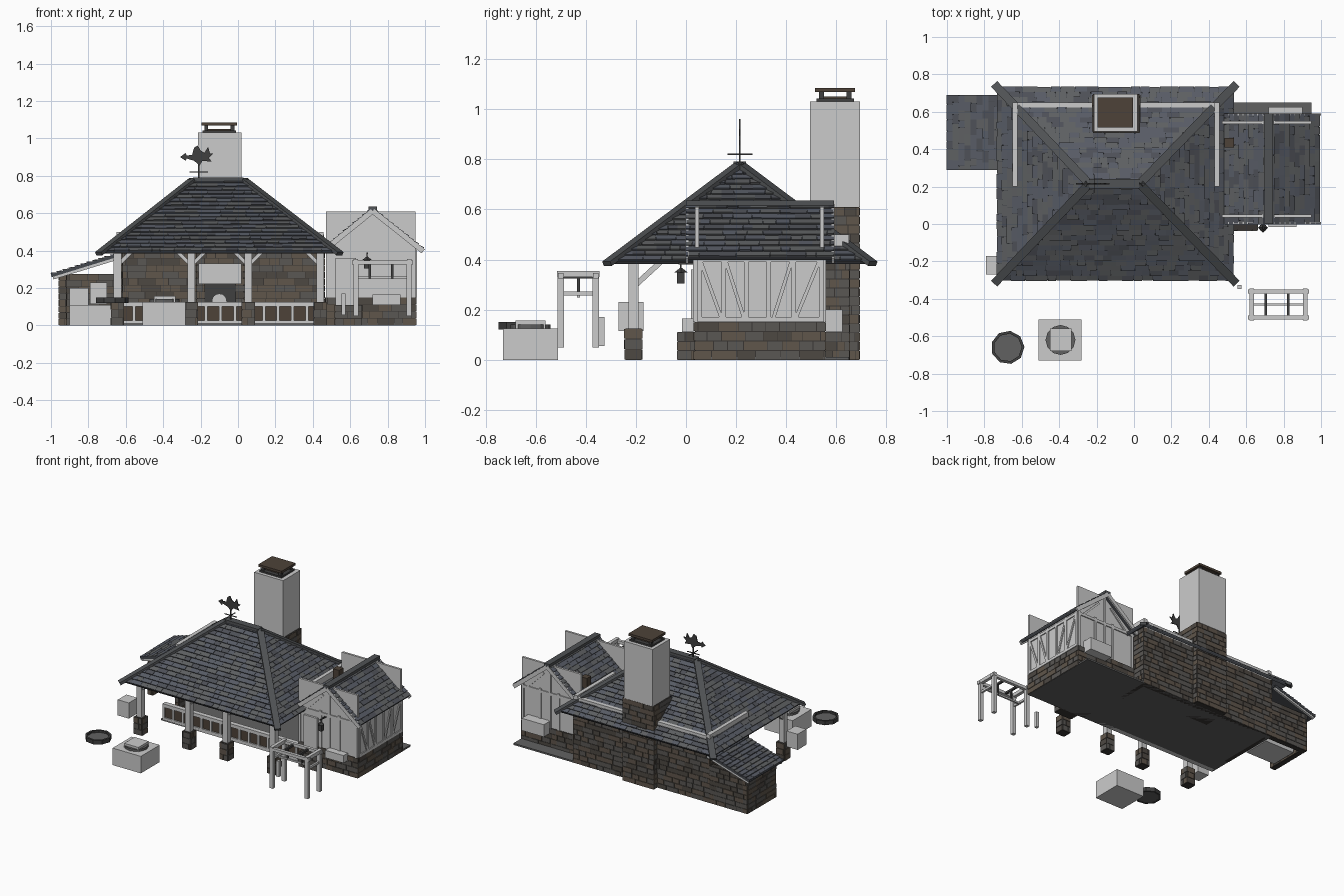
import bpy, bmesh, math, random
from mathutils import Vector as V, Matrix

random.seed(4)
if "Cube" in bpy.data.objects:
    bpy.data.objects.remove(bpy.data.objects["Cube"])


def material(name, r, g, b):
    m = bpy.data.materials.new(name)
    m.use_nodes = True
    m.diffuse_color = (r, g, b, 1)
    m.node_tree.nodes["Principled BSDF"].inputs["Base Color"].default_value = (r, g, b, 1)
    return m


slate = [material("slate_bed", .06, .065, .075), material("slate_blue", .095, .105, .13),
         material("slate_grey", .11, .115, .12), material("slate_dark", .075, .08, .095)]
stone = [material("mortar", .04, .036, .032), material("stone_brown", .115, .092, .07),
         material("stone_grey", .1, .095, .088), material("stone_dark", .075, .065, .055)]
dark = material("dark_iron", .05, .05, .05)
brown = material("brown_brick", .075, .055, .04)
ridge_mat = material("ridge_slate", .08, .085, .09)
floor_mat = material("floor_grey", .12, .12, .12)


def finish(name, bm, mats=()):
    bmesh.ops.recalc_face_normals(bm, faces=bm.faces)
    me = bpy.data.meshes.new(name)
    bm.to_mesh(me)
    bm.free()
    for m in mats:
        me.materials.append(m)
    ob = bpy.data.objects.new(name, me)
    bpy.context.collection.objects.link(ob)
    return ob


def add_box(bm, x, y, z):
    size = Matrix.Diagonal((x[1] - x[0], y[1] - y[0], z[1] - z[0], 1))
    mid = Matrix.Translation((sum(x) / 2, sum(y) / 2, sum(z) / 2))
    bmesh.ops.create_cube(bm, size=1, matrix=mid @ size)


def box(name, x, y, z, mat=None):
    bm = bmesh.new()
    add_box(bm, x, y, z)
    return finish(name, bm, [mat] if mat else [])


def beam(name, a, b, w, h, mat=None):
    a, b = V(a), V(b)
    turn = (b - a).to_track_quat('X', 'Z').to_matrix().to_4x4()
    size = Matrix.Diagonal(((b - a).length, w, h, 1))
    bm = bmesh.new()
    bmesh.ops.create_cube(bm, size=1, matrix=Matrix.Translation((a + b) / 2) @ turn @ size)
    return finish(name, bm, [mat] if mat else [])


def prism(name, points, origin, depth, mat=None):
    # extrude an x-z outline along y
    bm = bmesh.new()
    face = bm.faces.new([bm.verts.new(V(origin) + V((px, 0, pz))) for px, pz in points])
    side = bmesh.ops.extrude_face_region(bm, geom=[face])["geom"]
    bmesh.ops.translate(bm, vec=(0, depth, 0), verts=[v for v in side if isinstance(v, bmesh.types.BMVert)])
    return finish(name, bm, [mat] if mat else [])


def add_block(bm, low, high, index):
    lo, hi = [bm.verts.new(p) for p in low], [bm.verts.new(p) for p in high]
    faces = [bm.faces.new(lo[::-1]), bm.faces.new(hi)]
    faces += [bm.faces.new((lo[i], lo[i - 3], hi[i - 3], hi[i])) for i in range(4)]
    for f in faces:
        f.material_index = index


def courses(bm, bl, br, tl, tr, course, width, gap, lift, top_lift):
    # rows of random-length pieces on a sloping four-cornered face
    bl, br, tl, tr = V(bl), V(br), V(tl), V(tr)
    u = (br - bl).normalized()
    rise = (tl - bl) - u * (tl - bl).dot(u)
    n = u.cross(rise).normalized()
    span, left, right = (br - bl).length, (tl - bl).dot(u), (tr - br).dot(u)
    rows = max(1, round(rise.length / course))
    g = gap / rise.length
    for r in range(rows):
        t0, t1 = r / rows + g / 2, (r + 1) / rows - g / 2
        s = t0 * left - random.random() * width
        while s < span + t0 * right:
            e = s + width * random.uniform(.6, 1.4)
            ends = [(min(max(q, t * left), span + t * right), t)
                    for q, t in ((s + gap, t0), (e, t0), (e, t1), (s + gap, t1))]
            if ends[1][0] - ends[0][0] > gap:
                low = [bl + u * q + rise * t for q, t in ends]
                k = random.uniform(.7, 1.2)
                high = [p + n * k * (lift if i < 2 else top_lift) for i, p in enumerate(low)]
                add_block(bm, low, high, random.choice((1, 1, 2, 2, 3)))
            s = e
    return n


def roof(name, *slopes):
    bm = bmesh.new()
    for bl, br, tl, tr in slopes:
        n = courses(bm, bl, br, tl, tr, .034, .06, .0012, .008, .002)
        top = [V(bl), V(br), V(tr), V(tl)]
        if tl == tr:
            top[3] = top[2] + (top[0] - top[2]) * .001
        add_block(bm, [p - n * .015 for p in top], top, 0)
    return finish(name, bm, slate)


def stonework(name, x, y, z):
    bm = bmesh.new()
    add_box(bm, x, y, z)
    corners = [(x[0], y[0]), (x[1], y[0]), (x[1], y[1]), (x[0], y[1])]
    for i in range(4):
        a, b = corners[i - 1], corners[i]
        courses(bm, (*a, z[0]), (*b, z[0]), (*a, z[1]), (*b, z[1]), .036, .075, .003, .004, .004)
    return finish(name, bm, stone)


# main hipped roof with ridge and hip caps
x0, x1, y0, y1, ze = -.73, .53, -.3, .73, .395
c = [(x0, y0, ze), (x1, y0, ze), (x1, y1, ze), (x0, y1, ze)]
rl, rr = (-.24, .215, .78), (.03, .215, .78)
roof("main_roof", (c[0], c[1], rl, rr), (c[1], c[2], rr, rr), (c[2], c[3], rr, rl), (c[3], c[0], rl, rl))
for corner, end in zip(c, (rl, rr, rr, rl)):
    tip = V(corner) + (V(corner) - V(end)) * .03
    beam("hip_cap", tip, end, .045, .02, ridge_mat)
beam("ridge_cap", rl, rr, .05, .022, ridge_mat)

# stone walls of the open hall
stonework("back_wall", (-.65, .46), (.61, .65), (0, .43))
for x in (-.65, .43):
    stonework("side_wall", (x, x + .03), (.2, .61), (0, .43))
    box("side_wall_plate", (x, x + .028), (.2, .65), (.43, .5))
for x in ((-.65, -.22), (.03, .46)):
    box("back_wall_plate", x, (.622, .65), (.43, .485))
box("floor", (-.65, .95), (.035, .65), (0, .012), floor_mat)

# low panelled front wall
box("panel_backing", (-.64, .46), (.045, .06), (.01, .115), brown)
for z in (0, .1):
    box("panel_rail", (-.64, .46), (.035, .07), (z, z + .025))
for i in range(15):
    x = -.64 + i * .077
    box("panel_stile", (x, x + .016), (.035, .07), (.02, .1))

# chimney, cap and fireplace
stonework("chimney_base", (-.22, .03), (.49, .69), (0, .61))
box("chimney_shaft", (-.215, .02), (.495, .695), (.61, 1.03))
box("chimney_cap_foot", (-.19, -.01), (.52, .67), (1.03, 1.042), dark)
box("chimney_cap_core", (-.16, -.04), (.55, .64), (1.04, 1.05), brown)
for x in (-.18, -.04):
    for y in (.53, .64):
        box("chimney_cap_post", (x, x + .02), (y, y + .02), (1.04, 1.07), dark)
box("chimney_cap_top", (-.195, -.005), (.515, .675), (1.068, 1.085), brown)
box("fireplace_hood", (-.21, .02), (.43, .49), (.22, .33))
box("fireplace_opening", (-.18, -.01), (.478, .484), (.11, .22), dark)
arch = [(.04 * math.cos(math.pi * i / 8), .02 + .04 * math.sin(math.pi * i / 8)) for i in range(9)]
prism("hearth_arch", [(-.04, 0), *arch[::-1], (.04, 0)], (-.1, .43, .11), .05)

# porch posts, beam and braces
for x in (-.645, -.25, .055, .44):
    stonework("post_base", (x - .032, x + .032), (-.242, -.178), (0, .125))
    box("post", (x - .021, x + .021), (-.23, -.19), (.12, .42))
    for s in (-1, 1):
        if -.65 < x + s * .09 < .45:
            beam("post_brace", (x, -.21, .32), (x + s * .09, -.21, .41), .02, .02)
    beam("rafter_brace", (x, -.2, .3), (x, -.08, .41), .02, .022)
box("porch_beam", (-.67, .46), (-.228, -.192), (.4, .435))
for x in (-.645, .44):
    box("porch_side_beam", (x - .018, x + .018), (-.2, .21), (.4, .435))

# lean-to store
roof("lean_to_roof", ((-1, .69, .272), (-1, .29, .272), (-.65, .69, .38), (-.65, .29, .38)))
for y in (.3, .68):
    beam("lean_to_rafter", (-.99, y, .256), (-.65, y, .36), .015, .022)
stonework("lean_to_side_wall", (-.955, -.92), (.32, .65), (0, .275))
stonework("lean_to_back_wall", (-.92, -.65), (.615, .65), (0, .275))
box("store_chest", (-.9, -.66), (.38, .58), (0, .11))
box("store_crate", (-.9, -.8), (.4, .55), (.11, .2))
box("side_crate", (-.79, -.7), (-.27, -.17), (.115, .23))

# gabled annex
stonework("annex_base", (.47, .95), (.035, .555), (0, .15))
for y in (.035, .535):
    box("annex_gable_wall", (.47, .95), (y, y + .016), (.15, .61))
for x in (.47, .936):
    box("annex_side_wall", (x, x + .014), (.045, .545), (.15, .43))
top, back = (.72, 0, .625), (.72, .59, .625)
east, west = (.99, 0, .41), (.46, 0, .415)
east_back, west_back = (.99, .59, .41), (.46, .59, .415)
roof("annex_roof", (east, east_back, top, back), (west_back, west, back, top))
beam("annex_ridge_cap", top, back, .045, .02, ridge_mat)
for y in (.004, .586):
    for eave in (east, west):
        beam("bargeboard", (eave[0], y, eave[2] - .014), (top[0], y, top[2] - .014), .012, .028)
box("annex_vent", (.485, .535), (.41, .46), (.42, .54), brown)

# annex timber framing
for y in (.055, .15, .24, .33, .43, .54):
    box("side_stud", (.948, .957), (y - .009, y + .009), (.15, .42))
for z in (.16, .4):
    box("side_rail", (.948, .957), (.045, .55), (z - .01, z + .01))
for a, b in ((.06, .14), (.16, .23), (.42, .35), (.53, .44)):
    beam("side_brace", (.952, b, .17), (.952, a, .39), .01, .014)
for y in (.032, .554):
    for x in (.48, .65, .72, .8, .94):
        box("gable_stud", (x - .009, x + .009), (y - .004, y + .004), (.15, .42 if x != .72 else .6))
    box("gable_rail", (.47, .95), (y - .004, y + .004), (.39, .41))
    for s in (-1, 1):
        beam("gable_brace", (.72 + s * .18, y, .41), (.72 + s * .05, y, .54), .008, .014)

# door, step, window boxes and lantern
box("annex_door", (.52, .63), (.02, .036), (.11, .36))
stonework("door_step", (.52, .66), (-.033, .035), (0, .11))
box("front_window_box", (.72, .87), (-.015, .035), (.11, .165))
box("back_window_box", (.72, .9), (.55, .625), (.11, .2))
beam("lantern_bracket", (.69, .035, .385), (.69, -.03, .385), .008, .008, dark)
box("lantern", (.675, .705), (-.035, -.005), (.305, .35), dark)
box("lantern_hook", (.687, .693), (-.023, -.017), (.35, .385), dark)
roof_cone = bmesh.new()
bmesh.ops.create_cone(roof_cone, cap_ends=True, segments=4, radius1=.026, radius2=.004, depth=.018,
                      matrix=Matrix.Translation((.69, -.02, .358)))
finish("lantern_top", roof_cone, [dark])

# hoisting rack
for x in (.63, .915):
    for y in (-.5, -.36):
        box("rack_leg", (x - .013, x + .013), (y - .013, y + .013), (.05, .345))
    box("rack_end_rail", (x - .012, x + .012), (-.515, -.345), (.33, .355))
    beam("rack_low_rail", (x, -.5, .265), (x, -.36, .265), .014, .016)
for y in (-.5, -.36):
    box("rack_top_rail", (.61, .935), (y - .011, y + .011), (.325, .347))
for x in (.705, .825):
    box("rack_iron_bar", (x - .007, x + .007), (-.5, -.36), (.325, .34), dark)
    box("rack_iron_hanger", (x - .006, x + .006), (-.436, -.424), (.25, .33), dark)
beam("rack_hanging_rod", (.63, -.43, .255), (.915, -.43, .255), .012, .012)
box("short_stake", (.554, .576), (-.347, -.325), (.055, .17))

# work block and round tub lid
box("work_block", (-.51, -.28), (-.73, -.51), (0, .125))
box("work_slab", (-.45, -.335), (-.68, -.56), (.125, .157))


def disc(name, x, y, z, radius, height, sides, mat=None):
    bm = bmesh.new()
    bmesh.ops.create_cone(bm, cap_ends=True, segments=sides, radius1=radius, radius2=radius, depth=height,
                          matrix=Matrix.Translation((x, y, z)))
    return finish(name, bm, [mat] if mat else [])


disc("work_ring", -.393, -.62, .133, .08, .016, 12, floor_mat)
disc("tub_lid", -.675, -.66, .128, .085, .014, 9, floor_mat)
for i in range(9):
    a, b = [math.tau * (i + k) / 9 for k in (0, 1.08)]
    rim = [(-.675 + .083 * math.cos(t), -.66 + .083 * math.sin(t), .135) for t in (a, b)]
    beam("tub_rim", *rim, .014, .03, dark)

# weather vane
beam("vane_rod", (-.21, .215, .77), (-.21, .215, .935), .006, .006, dark)
beam("vane_arm", (-.26, .215, .82), (-.16, .215, .82), .005, .005, dark)
beam("vane_arm", (-.21, .165, .82), (-.21, .265, .82), .005, .005, dark)
bird = [(-.1, 0), (-.07, .022), (-.065, .008), (-.035, .012), (-.025, .05), (-.005, .062), (.01, .035), (.03, .022),
        (.05, .055), (.06, .02), (.08, .02), (.055, -.005), (.07, -.025), (.02, -.02), (.005, -.045),
        (-.025, -.02), (-.065, -.008), (-.07, -.02)]
prism("vane_bird", bird, (-.21, .212, .9), .006, dark)
